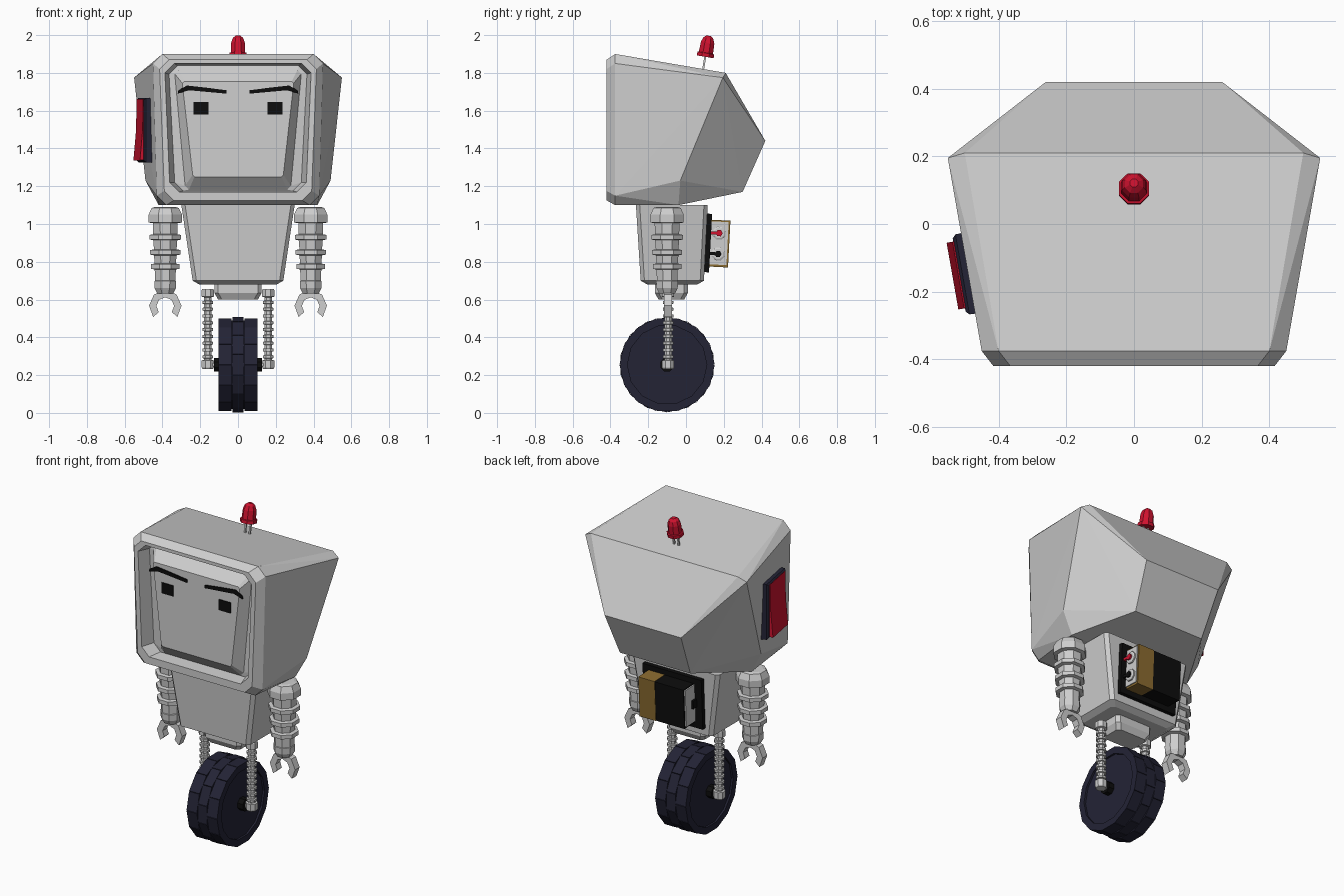
import bpy, bmesh, math
from mathutils import Matrix, Vector

if "Cube" in bpy.data.objects:
    bpy.data.objects.remove(bpy.data.objects["Cube"])


def material(name, r, g, b):
    m = bpy.data.materials.new(name)
    m.diffuse_color = (r, g, b, 1)
    m.use_nodes = True
    m.node_tree.nodes["Principled BSDF"].inputs["Base Color"].default_value = m.diffuse_color
    return m


GREY = material("light_grey", 0.62, 0.62, 0.62)
NAVY = material("dark_navy", 0.017, 0.017, 0.036)
BLACK = material("black", 0.004, 0.004, 0.004)
RED = material("red", 0.62, 0.006, 0.028)
GOLD = material("dull_gold", 0.26, 0.15, 0.03)
T, R = Matrix.Translation, Matrix.Rotation


def finish(name, bm, mat, mtx=None):
    bmesh.ops.remove_doubles(bm, verts=bm.verts, dist=0.0001)
    if mtx is not None:
        bm.transform(mtx)
    bmesh.ops.recalc_face_normals(bm, faces=bm.faces)
    me = bpy.data.meshes.new(name)
    bm.to_mesh(me)
    bm.free()
    me.materials.append(mat)
    ob = bpy.data.objects.new(name, me)
    bpy.context.collection.objects.link(ob)
    return ob


def add_loft(bm, loops, cap_start=True, cap_end=True):
    rings = [[bm.verts.new(p) for p in loop] for loop in loops]
    n = len(rings[0])
    for a, b in zip(rings, rings[1:]):
        for i in range(n):
            j = (i + 1) % n
            bm.faces.new((a[i], a[j], b[j], b[i]))
    if cap_start:
        bm.faces.new(rings[0])
    if cap_end:
        bm.faces.new(rings[-1])


def loft(name, loops, mat, mtx=None):
    bm = bmesh.new()
    add_loft(bm, loops)
    return finish(name, bm, mat, mtx)


def lathe(name, profile, n, mat, mtx=None):
    """Profile of (flat radius, height) turned about z with n flat sides."""
    k = 1 / math.cos(math.pi / n)
    angs = [2 * math.pi * (i + 0.5) / n for i in range(n)]
    return loft(name, [[(r * k * math.cos(a), r * k * math.sin(a), z) for a in angs]
                       for r, z in profile], mat, mtx)


def box_loops(x0, x1, y0, y1, z0, z1):
    return [[(x0, y0, z), (x1, y0, z), (x1, y1, z), (x0, y1, z)] for z in (z0, z1)]


def octagon(wt, wb, z0, z1, c, y):
    """Upright chamfered frame outline, wider at the top."""
    return [(-wb + c, y, z0), (wb - c, y, z0), (wb, y, z0 + c), (wt, y, z1 - c),
            (wt - c, y, z1), (-wt + c, y, z1), (-wt, y, z1 - c), (-wb, y, z0 + c)]


def slab(hx, y0, y1, z, c):
    """Level rectangle with cut corners."""
    return [(-hx + c, y0, z), (hx - c, y0, z), (hx, y0 + c, z), (hx, y1 - c, z),
            (hx - c, y1, z), (-hx + c, y1, z), (-hx, y1 - c, z), (-hx, y0 + c, z)]


# Head: faceted shell, open at the front, with rim, recess and raised screen
rim = octagon(0.45, 0.43, 1.10, 1.90, 0.05, -0.375)
back = [(0.50, 0.21, 1.80), (0.55, 0.195, 1.775), (0.26, 0.42, 1.44),
        (0.24, 0.30, 1.17), (0.49, -0.03, 1.23), (0.42, -0.04, 1.10)]
bm = bmesh.new()
for p in rim + back + [(-x, y, z) for x, y, z in back]:
    bm.verts.new(p)
bmesh.ops.convex_hull(bm, input=bm.verts)
front = [f for f in bm.faces if all(v.co.y < -0.37 for v in f.verts)]
bmesh.ops.delete(bm, geom=front, context='FACES')
add_loft(bm, [rim,
              octagon(0.415, 0.39, 1.125, 1.87, 0.05, -0.42),
              octagon(0.387, 0.362, 1.17, 1.85, 0.05, -0.42),
              octagon(0.365, 0.335, 1.176, 1.838, 0.045, -0.34),
              octagon(0.335, 0.28, 1.182, 1.815, 0.02, -0.345),
              octagon(0.295, 0.24, 1.25, 1.755, 0.01, -0.405)], cap_start=False)
finish("head", bm, GREY)

# Eyes and eyebrows: thin plates on the screen
brow = [(0.06, 1.69), (0.17, 1.70), (0.26, 1.708), (0.32, 1.69),
        (0.315, 1.708), (0.27, 1.733), (0.17, 1.722), (0.06, 1.708)]
for s, side in ((-1, "left"), (1, "right")):
    cx = 0.195 * s
    loft(side + "_eye", box_loops(cx - 0.04, cx + 0.04, -0.411, -0.404, 1.58, 1.645), BLACK)
    loft(side + "_eyebrow", [[(s * x, y, z) for x, z in brow] for y in (-0.412, -0.405)], BLACK)

# Signal lamp on two wire leads, tilted with the roof
lamp = T((0, 0.102, 1.885)) @ R(math.radians(-9.5), 4, 'X')
lathe("lamp_bulb", [(0.045, 0), (0.045, 0.02), (0.038, 0.022), (0.036, 0.075),
                    (0.027, 0.1), (0.012, 0.113)], 8, RED, lamp)
for s in (-1, 1):
    lathe("lamp_lead", [(0.005, -0.09), (0.005, 0.01)], 4, GREY, lamp @ T((0.016 * s, 0, 0)))

# Rocker switch on the side of the head
sw = T((-0.485, -0.145, 1.497)) @ R(math.radians(10), 4, 'Z')
loft("switch_frame", [[(0.035, y * 1.02, z * 1.02) for y, z in
                       ((-0.12, -0.17), (0.12, -0.17), (0.12, 0.17), (-0.12, 0.17))],
                      [(-0.022, y, z) for y, z in
                       ((-0.12, -0.17), (0.12, -0.17), (0.12, 0.17), (-0.12, 0.17))],
                      [(-0.032, y, z) for y, z in
                       ((-0.11, -0.16), (0.11, -0.16), (0.11, 0.16), (-0.11, 0.16))]], NAVY, sw)
rocker = [(-0.02, -0.155), (-0.052, -0.16), (-0.038, 0.0), (-0.035, 0.165), (-0.02, 0.155)]
loft("switch_rocker", [[(x, y, z) for x, z in rocker] for y in (-0.1, 0.1)], RED, sw)

# Torso and hip block
loft("torso", [slab(0.30, -0.265, 0.115, 1.10, 0.02),
               slab(0.24, -0.24, 0.095, 0.70, 0.02),
               slab(0.205, -0.205, 0.06, 0.68, 0.02)], GREY)
loft("hip_block", [slab(0.125, -0.165, 0.01, 0.69, 0.02),
                   slab(0.125, -0.165, 0.01, 0.635, 0.02),
                   slab(0.105, -0.145, -0.01, 0.60, 0.02)], GREY)

# Battery pack on the back
pack = T((0, 0.105, 0.90)) @ R(math.radians(-3), 4, 'X')
loft("battery_plate", box_loops(-0.2, 0.2, -0.01, 0.025, -0.155, 0.155), BLACK, pack)
loft("battery_cell", box_loops(-0.145, 0.05, 0.02, 0.122, -0.122, 0.122), BLACK, pack)
loft("battery_cap", box_loops(0.05, 0.16, 0.02, 0.124, -0.124, 0.124), GOLD, pack)
for x in (-0.149, 0.162):
    loft("battery_end", box_loops(x - 0.004, x + 0.004, 0.024, 0.115, -0.112, 0.116), GREY, pack)
turn = R(math.pi / 2, 4, 'Y')
for z, mat, name in ((0.055, RED, "red"), (-0.055, BLACK, "black")):
    spot = pack @ T((0.16, 0.068, z)) @ turn
    lathe(name + "_terminal", [(0.034, 0), (0.034, 0.014), (0.026, 0.018)], 8, GREY, spot)
    lathe(name + "_clip", [(0.016, 0.01), (0.016, 0.028)], 6, mat, spot)
    loft(name + "_wire", box_loops(0.172, 0.188, 0.02, 0.07, z - 0.008, z + 0.008), mat, pack)
loft("battery_socket", box_loops(-0.165, -0.15, 0.02, 0.06, -0.02, 0.03), BLACK, pack)

# Arms: shoulder cap, ribbed tube, wrist and pincer
arm = [(0.055, 1.09), (0.072, 1.085), (0.088, 1.05), (0.088, 1.008), (0.066, 1.004)]
for z in (0.93, 0.85, 0.775):
    r = 0.056 + (z - 0.775) * 0.05
    arm += [(r, z + 0.016), (r + 0.02, z + 0.012), (r + 0.02, z - 0.012), (r, z - 0.016)]
arm += [(0.054, 0.70), (0.058, 0.698), (0.056, 0.66), (0.042, 0.632)]
for s, side in ((-1, "left"), (1, "right")):
    lathe(side + "_arm", arm, 8, GREY, T((0.385 * s, -0.10, 0)))
    claw = []
    for i in range(7):
        a = math.radians(-42 + i * 44)
        c, d = math.cos(a), math.sin(a)
        claw.append([(q * c, y, q * d) for q, y in
                     ((0.047, -0.022), (0.086, -0.022), (0.086, 0.022), (0.047, 0.022))])
    loft(side + "_pincer", claw, GREY, T((0.385 * s, -0.095, 0.565)))

# Legs: ribbed struts either side of the wheel
leg = [(0.03, 0.655), (0.032, 0.65), (0.032, 0.615), (0.02, 0.612)]
for i in range(9):
    z = 0.585 - i * 0.036
    leg += [(0.02, z + 0.009), (0.028, z + 0.007), (0.028, z - 0.007), (0.02, z - 0.009)]
leg += [(0.02, 0.28), (0.032, 0.278), (0.032, 0.24), (0.028, 0.232)]
for s, side in ((-1, "left"), (1, "right")):
    lathe(side + "_leg", leg, 8, GREY, T((0.16 * s, -0.095, 0)))

# Wheel: tyre, staggered tread blocks and axle
hub = T((0, -0.10, 0.255))
N = 14
lathe("tyre", [(0.21, -0.092), (0.234, -0.08), (0.234, 0.08), (0.21, 0.092)], N, NAVY, hub @ turn)
bm = bmesh.new()
half = math.pi / N
for i in range(N):
    for x0, x1, off in ((-0.104, -0.034, 0), (-0.03, 0.03, 0.5), (0.034, 0.104, 0)):
        m = R(2 * half * (i + off), 4, 'X')
        w = 0.246 * math.tan(half) * 0.97
        add_loft(bm, [[m @ Vector(p) for p in loop]
                      for loop in box_loops(x0, x1, -w, w, 0.205, 0.246)])
finish("tyre_tread", bm, NAVY, hub)
lathe("axle_hub", [(0.036, -0.128), (0.036, 0.128)], 8, BLACK, hub @ turn)
lathe("axle", [(0.014, -0.165), (0.014, 0.165)], 8, GREY, hub @ turn)
